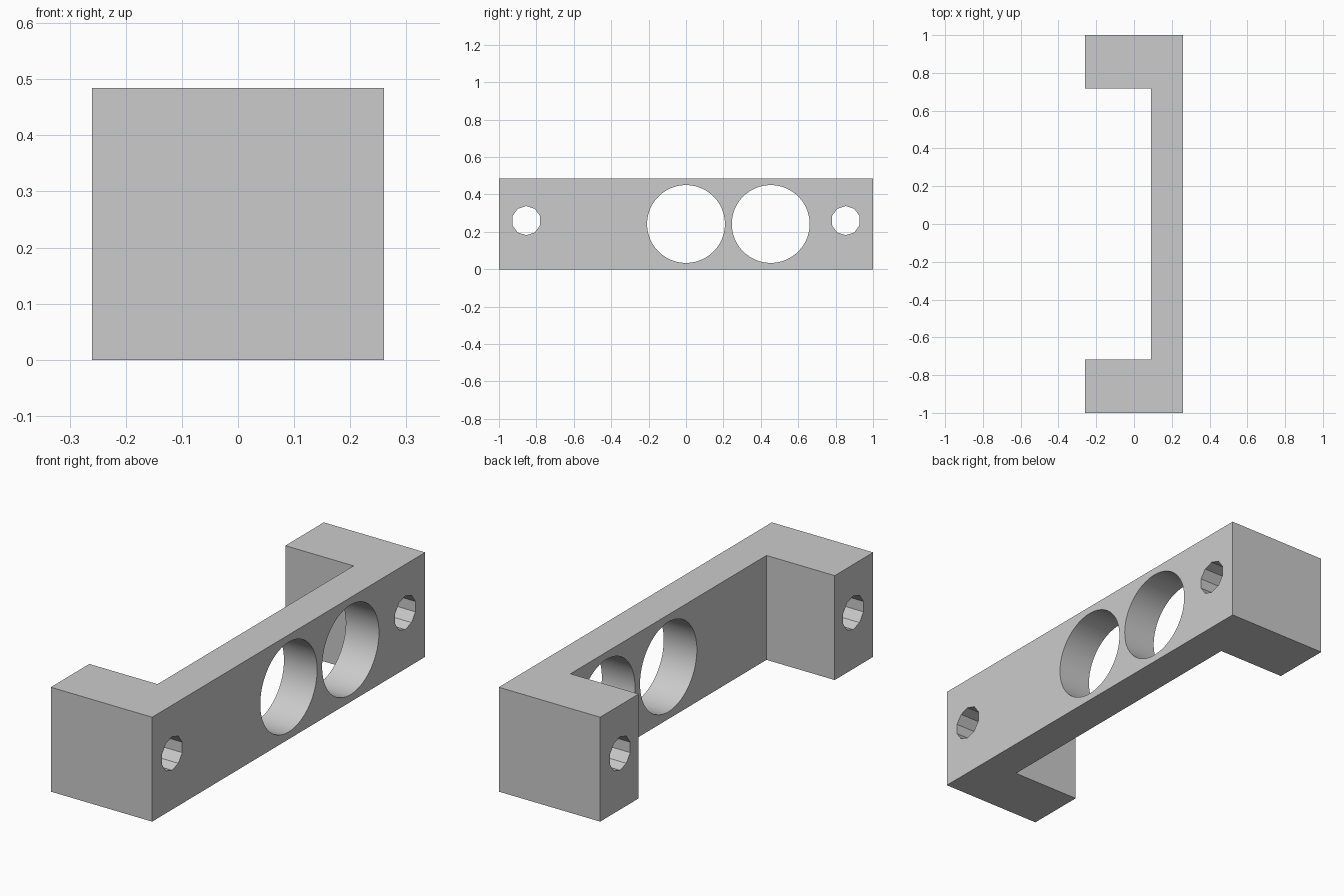
import bpy
import bmesh
from math import cos, sin, tau, radians
from mathutils import Vector

cube = bpy.data.objects.get("Cube")
if cube:
    bpy.data.objects.remove(cube, do_unlink=True)

HALF_X, HALF_Y, HEIGHT = 0.26, 1.0, 0.484
PLATE_X = 0.09      # inner face of the plate
FOOT_Y = 0.718      # inner faces of the end blocks

grey = bpy.data.materials.new("light_grey")
grey.use_nodes = True
colour = (0.6, 0.6, 0.6, 1)
grey.diffuse_color = colour
grey.node_tree.nodes["Principled BSDF"].inputs["Base Color"].default_value = colour


def prism(name, outline, sweep):
    """Sweep a closed outline along a vector into a solid."""
    bm = bmesh.new()
    face = bm.faces.new([bm.verts.new(p) for p in outline])
    swept = bmesh.ops.extrude_face_region(bm, geom=[face], use_keep_orig=True)
    top = [v for v in swept["geom"] if isinstance(v, bmesh.types.BMVert)]
    bmesh.ops.translate(bm, verts=top, vec=Vector(sweep))
    bmesh.ops.recalc_face_normals(bm, faces=bm.faces)
    mesh = bpy.data.meshes.new(name)
    bm.to_mesh(mesh)
    bm.free()
    mesh.materials.append(grey)
    obj = bpy.data.objects.new(name, mesh)
    bpy.context.collection.objects.link(obj)
    return obj


def drill(body, y, z, radius, sides):
    """Cut a round hole through the body along x."""
    ring = [(-0.5, y + radius * sin(tau * i / sides), z + radius * cos(tau * i / sides))
            for i in range(sides)]
    cutter = prism("hole_cutter", ring, (1, 0, 0))
    cutter.hide_render = True
    cut = body.modifiers.new("hole", 'BOOLEAN')
    cut.operation, cut.solver, cut.object = 'DIFFERENCE', 'EXACT', cutter
    bpy.ops.object.modifier_apply(modifier=cut.name)
    bpy.data.objects.remove(cutter, do_unlink=True)


# Bracket body: plate with a block at each end
half = [(HALF_X, HALF_Y), (-HALF_X, HALF_Y), (-HALF_X, FOOT_Y), (PLATE_X, FOOT_Y)]
outline = half + [(x, -y) for x, y in reversed(half)]
bracket = prism("bracket", [(x, y, 0) for x, y in outline], (0, 0, HEIGHT))

bpy.ops.object.select_all(action='DESELECT')
bracket.select_set(True)
bpy.context.view_layer.objects.active = bracket

# Two large sensor holes in the plate
for y in (0, 0.453):
    drill(bracket, y, HEIGHT / 2, 0.208, 100)

# Ten-sided bolt holes through the end blocks
for y in (-0.854, 0.854):
    drill(bracket, y, 0.26, 0.078, 10)

bpy.ops.object.shade_smooth_by_angle(angle=radians(25))
